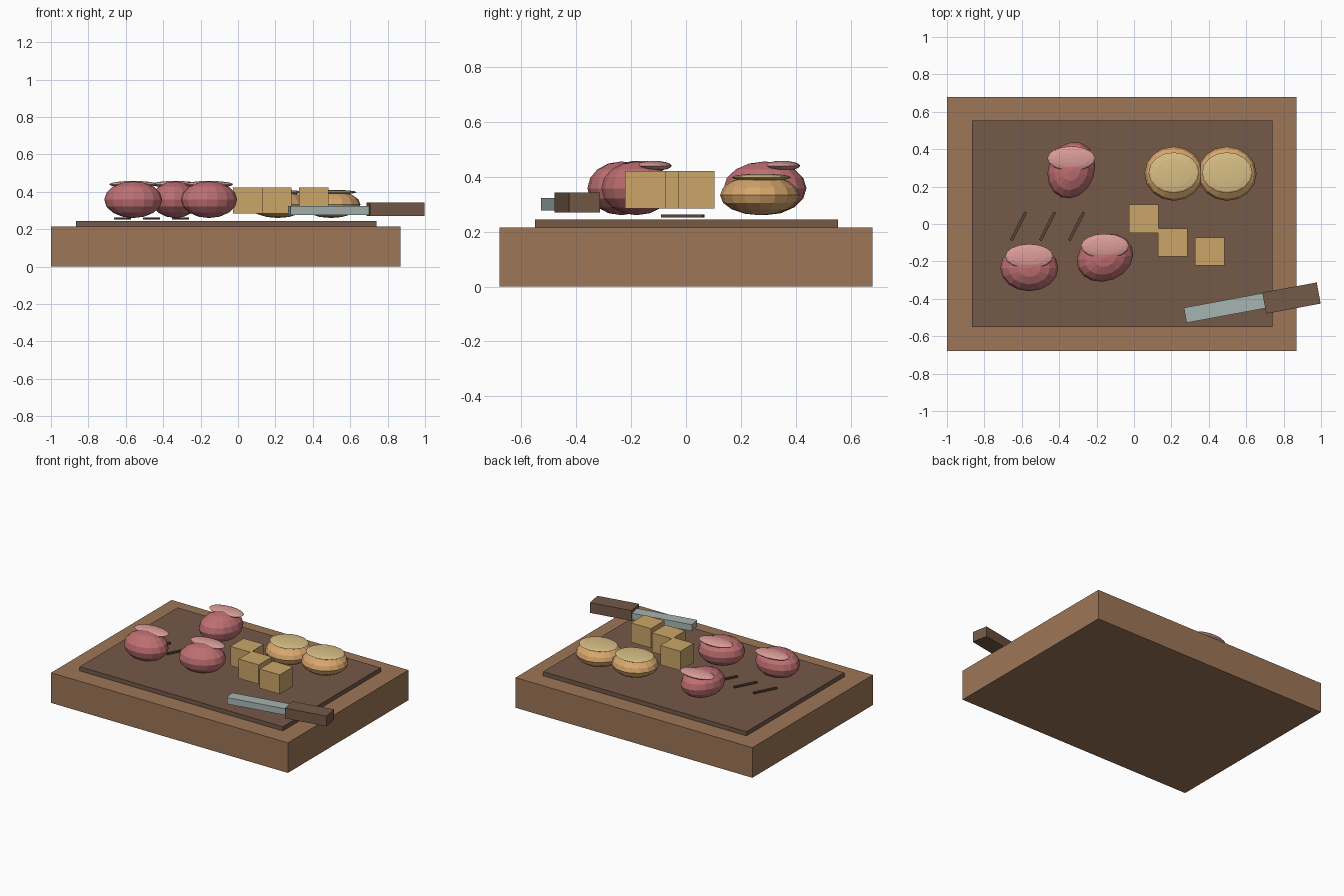
import bpy
from math import radians

if "Cube" in bpy.data.objects:
    bpy.data.objects.remove(bpy.data.objects["Cube"])


def material(name, rgb):
    m = bpy.data.materials.new(name)
    m.diffuse_color = (*rgb, 1)
    m.use_nodes = True
    m.node_tree.nodes["Principled BSDF"].inputs["Base Color"].default_value = m.diffuse_color
    return m


WOOD = material("wood", (0.34, 0.18, 0.095))
DARK = material("dark_wood", (0.175, 0.10, 0.065))
MEAT = material("meat", (0.52, 0.16, 0.17))
FAT = material("fat", (0.72, 0.34, 0.32))
BUN = material("bun", (0.68, 0.38, 0.15))
CRUST = material("crust", (0.69, 0.52, 0.24))
CUBE = material("cheese", (0.60, 0.38, 0.14))
STEEL = material("steel", (0.38, 0.46, 0.44))
STICK = material("stick", (0.11, 0.06, 0.04))


def finish(name, mat, size, angle):
    o = bpy.context.object
    o.name = name
    o.scale = size
    o.rotation_euler[2] = radians(angle)
    o.data.materials.append(mat)


def box(name, mat, loc, size, angle=0):
    bpy.ops.mesh.primitive_cube_add(size=1, location=loc)
    finish(name, mat, size, angle)


def ellipsoid(name, mat, loc, radii, angle=0):
    bpy.ops.mesh.primitive_uv_sphere_add(segments=16, ring_count=8, radius=1, location=loc)
    finish(name, mat, radii, angle)


# Board and its dark serving surface
box("board", WOOD, (-0.065, 0, 0.1075), (1.87, 1.36, 0.215))
box("board_inlay", DARK, (-0.063, 0.002, 0.229), (1.605, 1.105, 0.032))

# Meat pieces, each with a pale strip on top
for i, (x, y, a) in enumerate([(-0.56, -0.235, 0), (-0.155, -0.18, 22), (-0.335, 0.288, 70)]):
    ellipsoid(f"meat_{i}", MEAT, (x, y, 0.358), (0.155, 0.124, 0.098), a)
    ellipsoid(f"meat_fat_{i}", FAT, (x, y + 0.062, 0.44), (0.129, 0.066, 0.018))

# Bread rolls with lighter crowns
for i, x in enumerate((0.213, 0.498)):
    ellipsoid(f"roll_{i}", BUN, (x, 0.269, 0.333), (0.157, 0.145, 0.073))
    ellipsoid(f"roll_crown_{i}", CRUST, (x, 0.274, 0.398), (0.135, 0.109, 0.013))

# Cheese cubes
for i, (x, y) in enumerate([(0.052, 0.028), (0.207, -0.1), (0.406, -0.147)]):
    box(f"cheese_cube_{i}", CUBE, (x, y, 0.353), (0.158, 0.15, 0.138))

# Thin sticks
for i in range(3):
    box(f"stick_{i}", STICK, (-0.617 + 0.155 * i, -0.012, 0.258), (0.17, 0.016, 0.011), 63)

# Knife
box("knife_blade", STEEL, (0.49, -0.448, 0.3), (0.44, 0.082, 0.046), 10.5)
box("knife_handle", DARK, (0.842, -0.396, 0.306), (0.296, 0.115, 0.073), 10.5)
